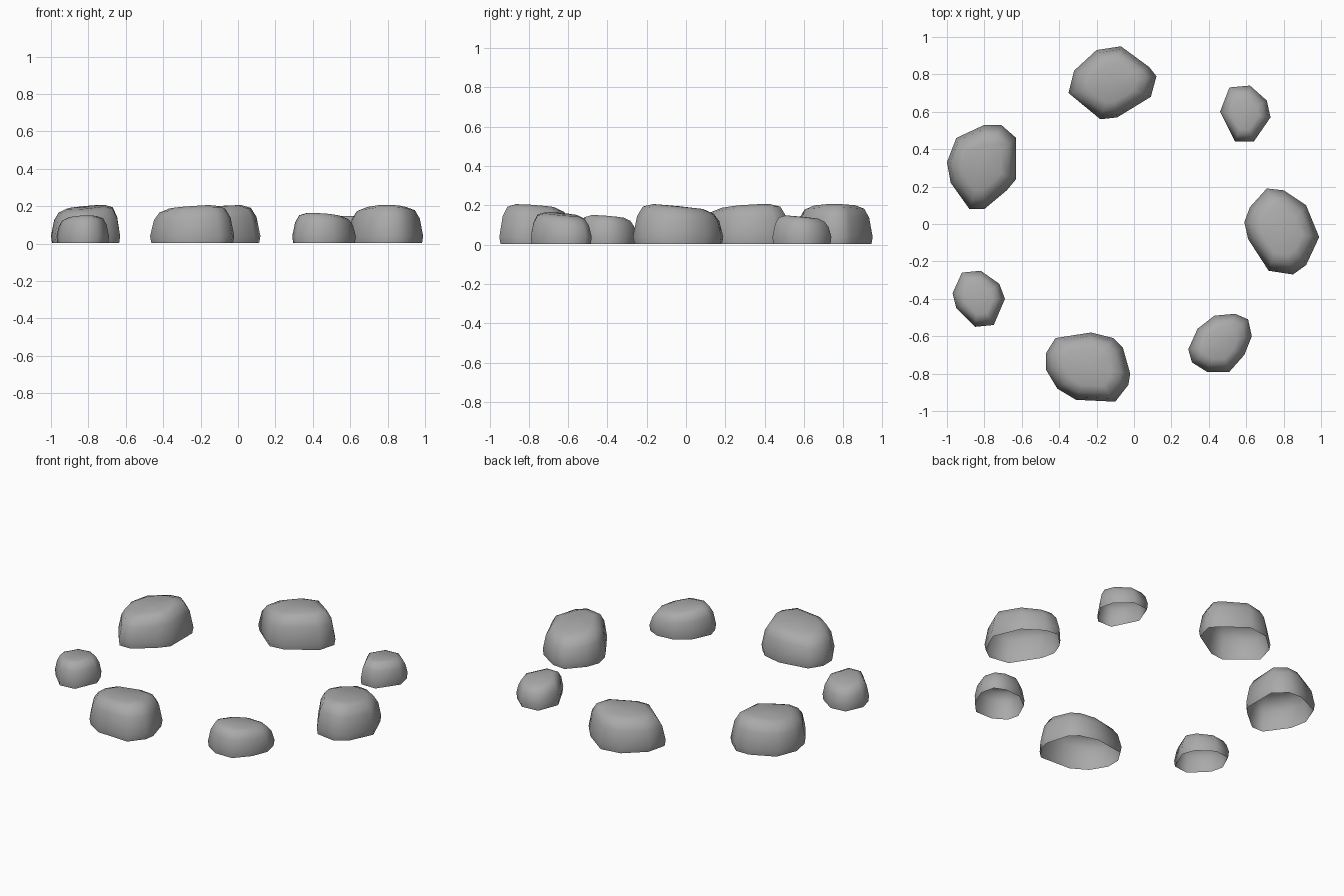
import bpy, bmesh
from mathutils import Vector

cube = bpy.data.objects.get("Cube")
if cube:
    bpy.data.objects.remove(cube, do_unlink=True)

# Single stone colour
grey = bpy.data.materials.new("stone_grey")
grey.use_nodes = True
colour = (0.4, 0.4, 0.4, 1)
grey.diffuse_color = colour
bsdf = next(n for n in grey.node_tree.nodes if n.type == 'BSDF_PRINCIPLED')
bsdf.inputs["Base Color"].default_value = colour
bsdf.inputs["Roughness"].default_value = 0.9


def stone(name, height, tilt, outline):
    """Hollow boulder, open below: footprint rings shrink towards a tilted crown."""
    points = [Vector(p) for p in outline]
    low = Vector((min(p.x for p in points), min(p.y for p in points)))
    high = Vector((max(p.x for p in points), max(p.y for p in points)))
    centre = (low + high) / 2
    slope = Vector(tilt)

    # Each ring: height, footprint scale, share of the crown tilt
    rings = [(0.003, 0.97, 0), (0.04, 1, 0), (height * 0.66, 0.91, 0.6),
             (height * 0.88, 0.78, 1), (height * 0.97, 0.55, 1)]
    bm = bmesh.new()
    loops = []
    for z, scale, share in rings:
        loop = []
        for p in points:
            offset = (p - centre) * scale
            spot = centre + offset
            loop.append(bm.verts.new((spot.x, spot.y, z + share * slope.dot(offset))))
        loops.append(loop)

    # Walls and rounded shoulder
    count = len(points)
    for lower, upper in zip(loops, loops[1:]):
        for i in range(count):
            j = (i + 1) % count
            bm.faces.new((lower[j], lower[i], upper[i], upper[j]))

    # Crown
    peak = bm.verts.new((centre.x, centre.y, height * 0.98))
    for i in range(count):
        bm.faces.new((loops[-1][(i + 1) % count], loops[-1][i], peak))
    for face in bm.faces:
        face.smooth = True

    mesh = bpy.data.meshes.new(name)
    bm.to_mesh(mesh)
    bm.free()
    mesh.materials.append(grey)
    bpy.context.collection.objects.link(bpy.data.objects.new(name, mesh))


# Large stones
stone("back_stone", 0.205, (0.06, 0.0), [
    (-.20, .93), (-.07, .95), (.08, .84), (.12, .79), (.09, .68),
    (-.09, .57), (-.18, .56), (-.35, .70), (-.32, .82)])
stone("left_stone", 0.2, (0.0, -0.1), [
    (.71, .19), (.80, .18), (.92, .10), (.99, -.07), (.92, -.22),
    (.85, -.27), (.72, -.25), (.61, -.08), (.59, .01), (.62, .09)])
stone("right_stone", 0.2, (0.08, 0.06), [
    (-.80, .53), (-.71, .53), (-.63, .46), (-.63, .24), (-.68, .18),
    (-.80, .08), (-.88, .08), (-.98, .22), (-1, .33), (-.95, .46)])
stone("front_stone", 0.2, (0.06, -0.07), [
    (-.42, -.61), (-.23, -.58), (-.11, -.61), (-.06, -.66), (-.02, -.80), (-.03, -.86),
    (-.10, -.95), (-.31, -.94), (-.41, -.88), (-.47, -.78), (-.47, -.69)])

# Small stones
stone("front_left_small_stone", 0.16, (-0.07, -0.07), [
    (.43, -.49), (.54, -.48), (.61, -.51), (.63, -.60), (.59, -.70),
    (.51, -.79), (.39, -.79), (.31, -.74), (.29, -.67), (.34, -.56)])
stone("front_right_small_stone", 0.148, (0.04, -0.08), [
    (-.92, -.26), (-.82, -.25), (-.72, -.32), (-.69, -.40),
    (-.75, -.54), (-.85, -.55), (-.95, -.45), (-.97, -.37)])
stone("back_left_small_stone", 0.145, (0.0, -0.1), [
    (.51, .73), (.62, .74), (.71, .66), (.73, .57), (.64, .44), (.54, .44), (.46, .60)])
